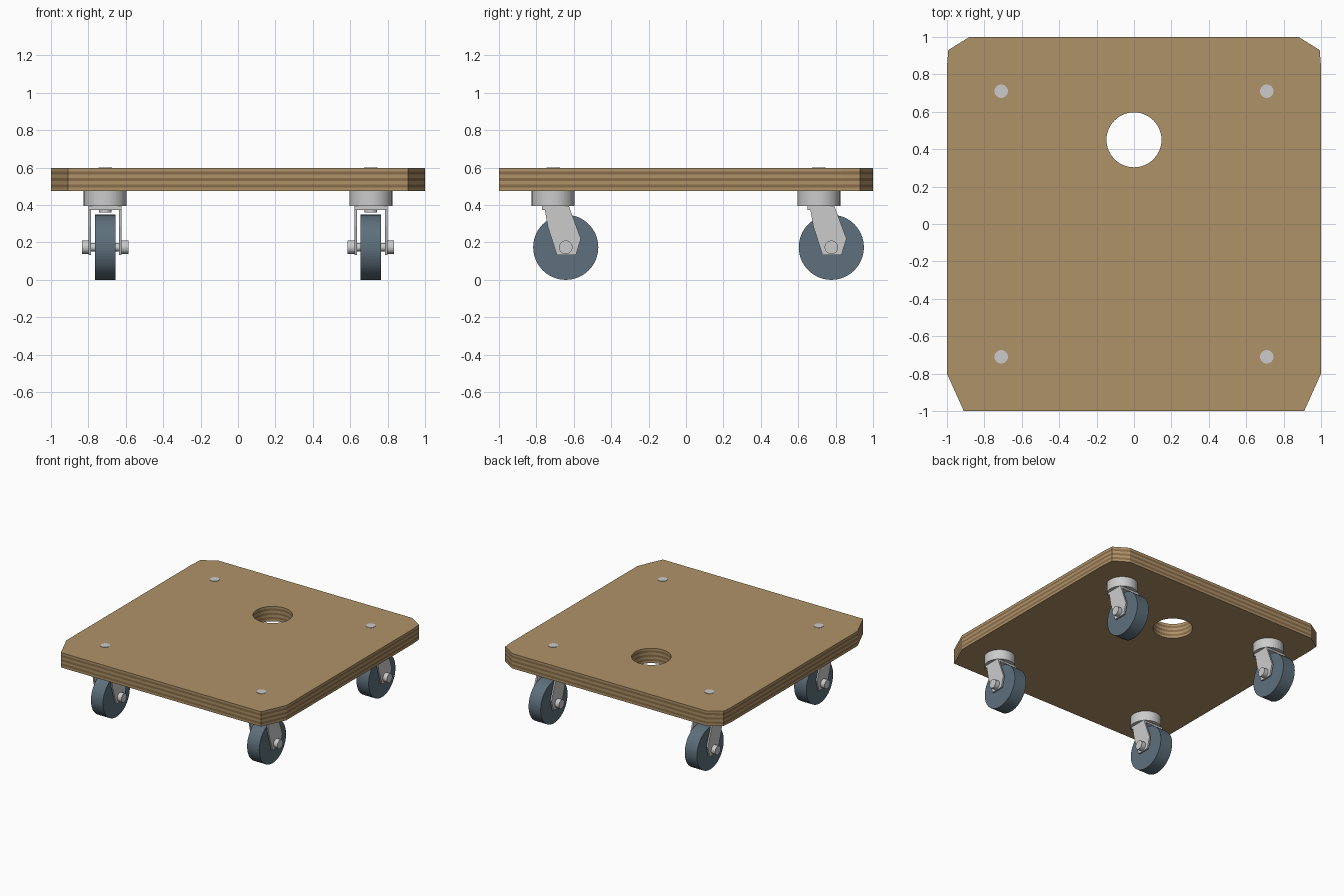
import bpy, bmesh
from math import cos, sin, pi
from mathutils import Vector

if "Cube" in bpy.data.objects:
    bpy.data.objects.remove(bpy.data.objects["Cube"])


def material(name, rgb):
    m = bpy.data.materials.new(name)
    m.diffuse_color = (*rgb, 1)
    m.use_nodes = True
    m.node_tree.nodes["Principled BSDF"].inputs["Base Color"].default_value = m.diffuse_color
    return m


light_ply = material("light_ply", (0.43, 0.29, 0.14))
dark_ply = material("dark_ply", (0.25, 0.15, 0.07))
rubber = material("rubber", (0.11, 0.16, 0.20))


def add_object(name, bm, mats=()):
    bmesh.ops.recalc_face_normals(bm, faces=bm.faces)
    mesh = bpy.data.meshes.new(name)
    bm.to_mesh(mesh)
    bm.free()
    for m in mats:
        mesh.materials.append(m)
    obj = bpy.data.objects.new(name, mesh)
    bpy.context.collection.objects.link(obj)
    return obj


def cylinder(name, centre, radius, depth, axis="Z", sides=64, mats=()):
    bm = bmesh.new()
    bmesh.ops.create_cone(bm, cap_ends=True, segments=sides,
                          radius1=radius, radius2=radius, depth=depth)
    for v in bm.verts:
        x, y, z = v.co
        v.co = Vector((z, y, x) if axis == "X" else (x, y, z)) + Vector(centre)
    return add_object(name, bm, mats)


def side_plate(name, profile, x0, x1, origin):
    # (y, z) profile extruded along x
    bm = bmesh.new()
    ox, oy = origin
    face = bm.faces.new([bm.verts.new((ox + x0, oy + y, z)) for y, z in profile])
    ext = bmesh.ops.extrude_face_region(bm, geom=[face])
    for g in ext["geom"]:
        if isinstance(g, bmesh.types.BMVert):
            g.co.x += x1 - x0
    if face.is_valid and not any(len(e.link_faces) == 2 for e in face.edges):
        bm.faces.remove(face)
    return add_object(name, bm)


# Plywood deck with clipped corners, hand hole and striped edges
Z0, Z1, PLIES = 0.475, 0.597, 7
half = [(0.91, -1), (1, -0.8), (1, 0.84), (0.993, 0.93), (0.88, 1)]
outline = half + [(-x, y) for x, y in reversed(half)]
hole = [(0.147 * cos(2 * pi * i / 48), 0.45 + 0.147 * sin(2 * pi * i / 48))
        for i in range(48)]
bm = bmesh.new()
rims = {0: [], PLIES: []}
for loop in (outline, hole):
    n = len(loop)
    levels = [[bm.verts.new((x, y, Z0 + (Z1 - Z0) * k / PLIES)) for x, y in loop]
              for k in range(PLIES + 1)]
    for k in range(PLIES):
        for i in range(n):
            j = (i + 1) % n
            f = bm.faces.new((levels[k][i], levels[k][j],
                              levels[k + 1][j], levels[k + 1][i]))
            f.material_index = k % 2
    for k in rims:
        rims[k] += [bm.edges.get((levels[k][i], levels[k][(i + 1) % n]))
                    for i in range(n)]
for k, edges in rims.items():
    bmesh.ops.triangle_fill(bm, use_beauty=True, edges=edges,
                            normal=(0, 0, 1 if k else -1))
add_object("deck", bm, (light_ply, dark_ply))

# Swivel casters, all trailing towards the back
TRAIL, AXLE_Z = 0.067, 0.174
fork = [(-0.045, 0.375), (-0.029, 0.284), (0.02, 0.132), (0.121, 0.132),
        (0.148, 0.22), (0.083, 0.396), (-0.061, 0.396), (-0.061, 0.375)]
crown = [(-0.061, 0.374), (0.091, 0.374), (0.083, 0.396), (-0.061, 0.396)]
for sx, lr in ((-1, "left"), (1, "right")):
    for sy, fb in ((-1, "front"), (1, "back")):
        x, y = 0.71 * sx, 0.71 * sy
        tag = f"{fb}_{lr}"
        wy = y + TRAIL
        cylinder(f"bolt_cap_{tag}", (x, y, 0.596), 0.036, 0.008, sides=32)
        cylinder(f"swivel_housing_{tag}", (x, y, 0.436), 0.115, 0.082)
        cylinder(f"king_pin_nut_{tag}", (x, y, 0.37), 0.034, 0.018, sides=32)
        side_plate(f"fork_crown_{tag}", crown, -0.088, 0.088, (x, y))
        for s, side in ((-1, "a"), (1, "b")):
            side_plate(f"fork_leg_{side}_{tag}", fork, s * 0.075, s * 0.088, (x, y))
            cylinder(f"axle_nut_{side}_{tag}", (x + s * 0.105, wy, AXLE_Z),
                     0.036, 0.038, "X", 32)
        cylinder(f"axle_{tag}", (x, wy, AXLE_Z), 0.022, 0.2, "X", 32)
        cylinder(f"wheel_{tag}", (x, wy, AXLE_Z), AXLE_Z, 0.11, "X", 64, (rubber,))
